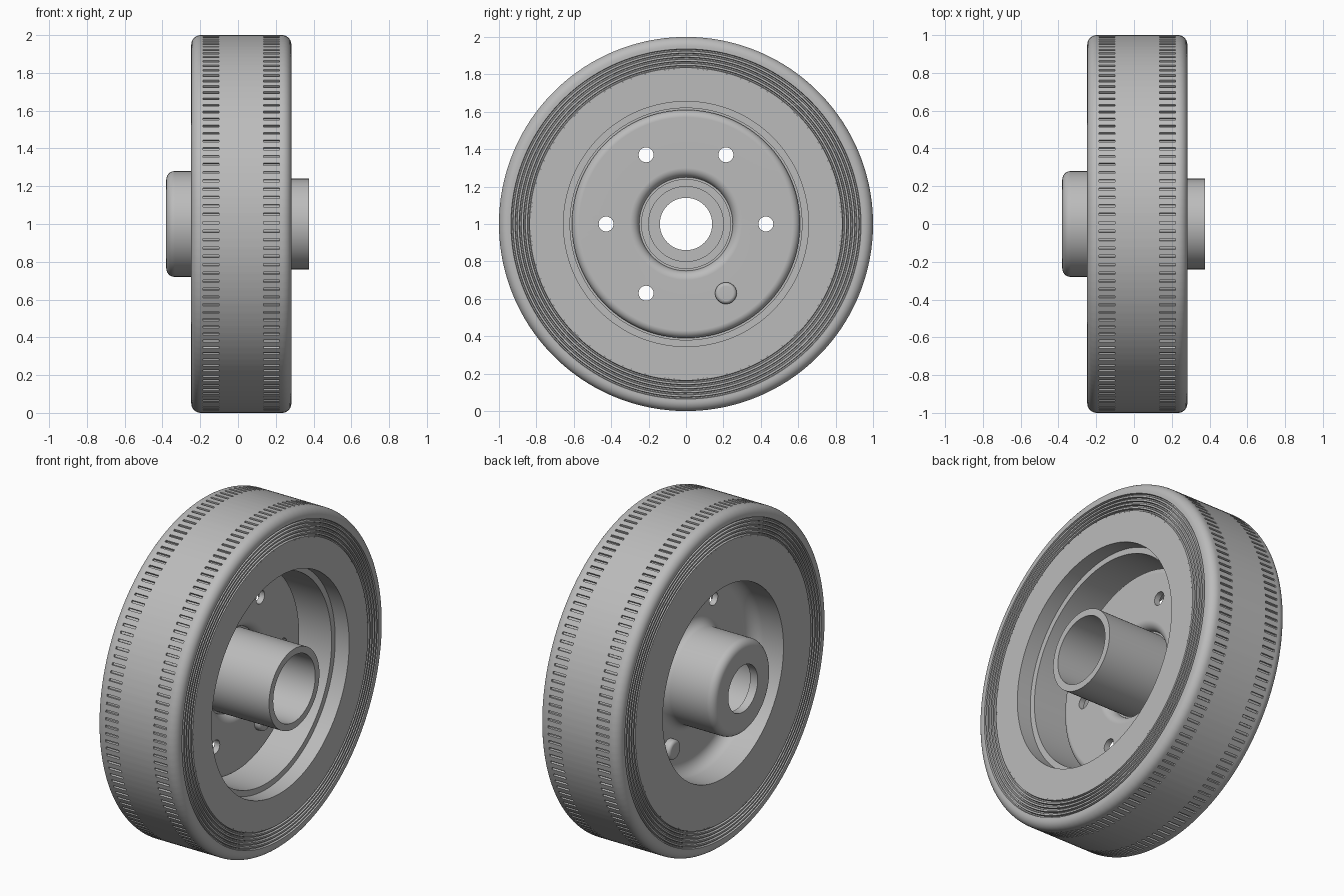
import bpy, bmesh
from math import sin, cos, pi, radians
from mathutils import Vector

cube = bpy.data.objects.get("Cube")
if cube:
    bpy.data.objects.remove(cube, do_unlink=True)

GREY = (0.5, 0.5, 0.5, 1)
mat = bpy.data.materials.new("plain grey")
mat.use_nodes = True
mat.diffuse_color = GREY
bsdf = next(n for n in mat.node_tree.nodes if n.type == 'BSDF_PRINCIPLED')
bsdf.inputs["Base Color"].default_value = GREY
bsdf.inputs["Roughness"].default_value = 0.6


def arc(cx, cr, rad, start, end, n=8):
    """Profile points (x, radius) on an arc, angles in degrees from +x."""
    out = []
    for i in range(n + 1):
        a = radians(start + (end - start) * i / n)
        out.append((cx + rad * cos(a), cr + rad * sin(a)))
    return out


def revolve(name, profile, angles, center=(0, 0, 1), radius=None):
    """Spin a closed (x, radius) profile around the x axis."""
    radius = radius or (lambda j, k, r: r)
    bm = bmesh.new()
    rings = []
    for k, a in enumerate(angles):
        ring = []
        for j, (x, r) in enumerate(profile):
            rr = radius(j, k, r)
            ring.append(bm.verts.new(Vector(center) + Vector((x, rr * cos(a), rr * sin(a)))))
        rings.append(ring)
    m, n = len(angles), len(profile)
    for k in range(m):
        p, q = rings[k], rings[(k + 1) % m]
        for j in range(n):
            i = (j + 1) % n
            bm.faces.new((p[j], p[i], q[i], q[j]))
    bmesh.ops.remove_doubles(bm, verts=bm.verts, dist=1e-5)
    bmesh.ops.recalc_face_normals(bm, faces=bm.faces)
    me = bpy.data.meshes.new(name)
    bm.to_mesh(me)
    bm.free()
    me.materials.append(mat)
    ob = bpy.data.objects.new(name, me)
    bpy.context.collection.objects.link(ob)
    return ob


def activate(ob):
    bpy.ops.object.select_all(action='DESELECT')
    ob.select_set(True)
    bpy.context.view_layer.objects.active = ob


def smooth(ob):
    activate(ob)
    bpy.ops.object.shade_smooth_by_angle(angle=radians(32))
    mod = ob.modifiers.new("flat face normals", 'WEIGHTED_NORMAL')
    mod.keep_sharp = True


def circle(n):
    return [2 * pi * k / n for k in range(n)]


# Tyre: ringed sidewalls, rounded shoulders, two bands of cross slots
MID, HALF = 0.0175, 0.265
side = [(HALF, 0.83)]
for i in range(5):
    r = 0.836 + i * 0.022
    side += [(HALF, r), (HALF - 0.012, r + 0.003),
             (HALF - 0.012, r + 0.009), (HALF, r + 0.012)]
side += arc(HALF - 0.05, 0.95, 0.05, 0, 90)
band_start = len(side)
side += [(0.2025, 1), (0.2025, 1), (0.1175, 1), (0.1175, 1)]
tyre_profile = [(MID + x, r) for x, r in side]
tyre_profile += [(MID - x, r) for x, r in reversed(side)]
total = len(tyre_profile)
slot_points = {band_start + 1, band_start + 2}
slot_points |= {total - 1 - j for j in slot_points}

SLOTS = 140
tyre_angles = [2 * pi * (k + f) / SLOTS for k in range(SLOTS)
               for f in (0, 0.7, 0.72, 0.98)]


def slot_radius(j, k, r):
    return r - 0.012 if j in slot_points and k % 4 > 1 else r


smooth(revolve("tyre", tyre_profile, tyre_angles, radius=slot_radius))

# Wheel body: stepped rim, pressed web, hub cup and open tube
RIGHT, LEFT = MID + HALF, MID - HALF
body_profile = [(RIGHT, 0.83), (RIGHT, 0.655), (0.19, 0.655), (0.19, 0.62),
                (-0.06, 0.62), (-0.06, 0.61)]
body_profile += arc(-0.04, 0.57, 0.04, 90, 0)
body_profile += arc(-0.05, 0.30, 0.05, 0, -90)
body_profile += [(-0.05, 0.24), (0.375, 0.24), (0.375, 0.20),
                 (-0.33, 0.20), (-0.33, 0.14), (-0.38, 0.14)]
body_profile += arc(-0.335, 0.235, 0.045, 180, 90)
body_profile += arc(-0.09, 0.335, 0.055, -90, 0)
body_profile += arc(-0.11, 0.50, 0.075, 0, 90)
body_profile += [(LEFT, 0.575), (LEFT, 0.83)]
body = revolve("wheel_body", body_profile, circle(128))

# Bolt holes in the web, with a rounded plug in place of the sixth
plug_profile = [(0.04, 0)] + arc(0.02, 0.038, 0.02, 0, 90, 5)
plug_profile += arc(-0.06, 0.038, 0.02, 90, 180, 5) + [(-0.08, 0)]
hole_profile = [(0.1, 0), (0.1, 0.04), (-0.1, 0.04), (-0.1, 0)]
for i in range(6):
    a = radians(60 * i)
    spot = (0, 0.427 * cos(a), 1 + 0.427 * sin(a))
    if i == 5:
        smooth(revolve("plug", plug_profile, circle(32), spot))
        continue
    cutter = revolve("hole_cutter", hole_profile, circle(24), spot)
    cutter.hide_render = True
    activate(body)
    mod = body.modifiers.new("bolt hole", 'BOOLEAN')
    mod.operation = 'DIFFERENCE'
    mod.solver = 'EXACT'
    mod.object = cutter
    bpy.ops.object.modifier_apply(modifier=mod.name)
    bpy.data.objects.remove(cutter, do_unlink=True)
smooth(body)
